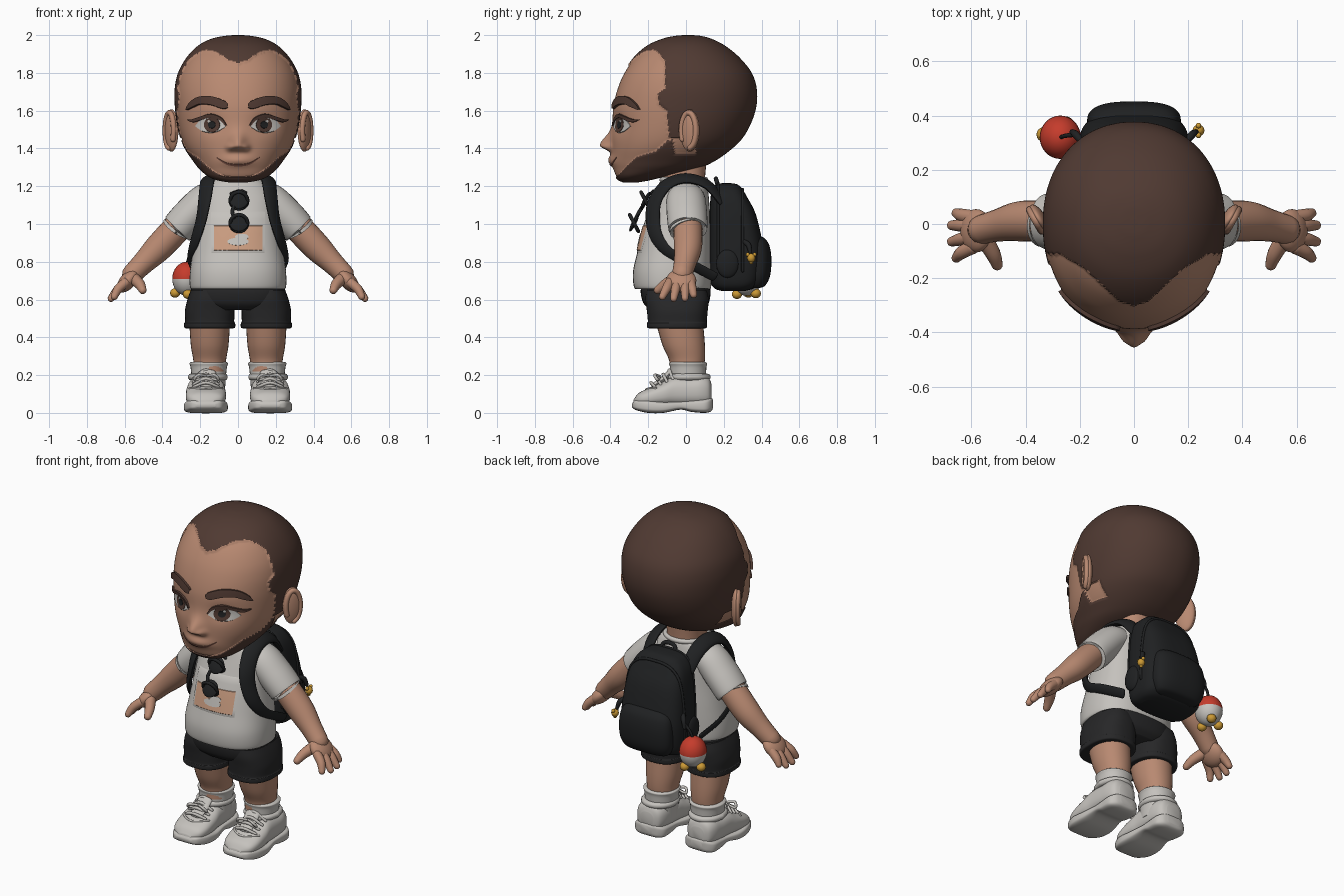
import bpy, bmesh
from math import sin, cos, exp, pi, tau, radians, copysign
from mathutils import Vector, Matrix, Euler
from mathutils.bvhtree import BVHTree

if "Cube" in bpy.data.objects:
    bpy.data.objects.remove(bpy.data.objects["Cube"], do_unlink=True)


def material(name, *rgb):
    m = bpy.data.materials.new(name)
    m.use_nodes = True
    m.diffuse_color = (*rgb, 1)
    m.node_tree.nodes["Principled BSDF"].inputs["Base Color"].default_value = (*rgb, 1)
    return m


SKIN = material("skin", .48, .25, .165)
HAIR = material("brown hair", .08, .042, .032)
CLOTH = material("light grey cloth", .56, .54, .51)
SHORTS = material("charcoal", .02, .02, .021)
BLACK = material("black", .014, .015, .016)
RED = material("red", .56, .045, .025)
GOLD = material("gold", .6, .32, .035)
PRINT = material("peach print", .6, .34, .22)
LIP = material("lip line", .2, .085, .06)
parts = []


# ---- helpers ----
def finish(bm, name, *mats):
    mesh = bpy.data.meshes.new(name)
    bm.to_mesh(mesh)
    bm.free()
    ob = bpy.data.objects.new(name, mesh)
    bpy.context.collection.objects.link(ob)
    for m in mats:
        mesh.materials.append(m)
    parts.append(ob)
    return ob


def mirror(ob):
    ob.modifiers.new("Mirror", 'MIRROR')
    return ob


def smooth(pts, k):
    """Catmull-Rom resampling of a list of tuples."""
    out = []
    for i in range(len(pts) - 1):
        a, b, c, d = pts[max(i - 1, 0)], pts[i], pts[i + 1], pts[min(i + 2, len(pts) - 1)]
        for j in range(k):
            t = j / k
            out.append([q + .5 * t * (r - p + t * (2 * p - 5 * q + 4 * r - s + t * (3 * (q - r) + s - p)))
                        for p, q, r, s in zip(a, b, c, d)])
    return out + [list(pts[-1])]


def interp(x, table):
    for (a, u), (b, v) in zip(table, table[1:]):
        if x <= b:
            return u + (v - u) * max(0, (x - a) / (b - a))
    return table[-1][1]


def grid(name, rows, *mats, closed=True):
    bm = bmesh.new()
    vs = [[bm.verts.new(p) for p in row] for row in rows]
    n = len(rows[0])
    for r, s in zip(vs, vs[1:]):
        for i in range(n if closed else n - 1):
            j = (i + 1) % n
            bm.faces.new((r[i], s[i], s[j], r[j]))
    if closed:
        bm.faces.new(vs[0])
        bm.faces.new(vs[-1])
        bmesh.ops.recalc_face_normals(bm, faces=bm.faces)
    return finish(bm, name, *mats)


def loft(name, secs, *mats, axis="z", cx=0, p=2.3, n=48, k=6, warp=None):
    """Skin rounded sections given as (station, low, high, half width)."""
    rows = []
    for s, lo, hi, w in smooth(secs, k):
        row = []
        for i in range(n):
            c, q = cos(tau * i / n), sin(tau * i / n)
            x = cx + w * copysign(abs(c) ** (2 / p), c)
            d = (lo + hi) / 2 + (hi - lo) / 2 * copysign(abs(q) ** (2 / p), q)
            v = Vector((x, d, s) if axis == "z" else (x, s, d))
            row.append(warp(v) if warp else v)
        rows.append(row)
    return grid(name, rows, *mats)


def tube(name, pts, mat, flat=1, ref=(0, 1, 0), centre=None, rounded=True, k=6, n=16):
    """Sweep an oval along (x, y, z, radius) points."""
    path = smooth(pts, k)
    P = [Vector(q[:3]) for q in path]

    def ring(p, t, r):
        side = p - Vector(centre) if centre else Vector(ref)
        u = (side - t * side.dot(t)).normalized()
        w = t.cross(u)
        return [p + u * r * flat * cos(tau * i / n) + w * r * sin(tau * i / n) for i in range(n)]

    T = [(P[min(i + 1, len(P) - 1)] - P[max(i - 1, 0)]).normalized() for i in range(len(P))]
    rows = [ring(p, t, q[3]) for p, t, q in zip(P, T, path)]
    if rounded:
        for f in (25, 50, 75):
            c, s = cos(radians(f)), sin(radians(f)) * flat
            rows.insert(0, ring(P[0] - T[0] * path[0][3] * s, T[0], path[0][3] * c))
            rows.append(ring(P[-1] + T[-1] * path[-1][3] * s, T[-1], path[-1][3] * c))
    return grid(name, rows, mat)


def ball(name, c, r, *mats, rot=(0, 0, 0), seg=32):
    bm = bmesh.new()
    bmesh.ops.create_uvsphere(bm, u_segments=seg, v_segments=seg // 2, radius=1,
                              matrix=Matrix.LocRotScale(Vector(c), Euler(rot), Vector(r)))
    return finish(bm, name, *mats)


def surface(ob):
    return BVHTree.FromPolygons([v.co for v in ob.data.vertices], [p.vertices for p in ob.data.polygons])


def decal(name, pts, mat, bvh, lift, k=8):
    """Thin raised strip of (x, z, half width) points laid on a front surface."""
    path = smooth(pts, k)
    rows = []
    for i, (x, z, w) in enumerate(path):
        a, b = path[max(i - 1, 0)], path[min(i + 1, len(path) - 1)]
        t = Vector((b[0] - a[0], b[1] - a[1])).normalized()
        row = []
        for u in (-1, -.9, -.6, -.3, 0, .3, .6, .9, 1):
            q = Vector((x - t.y * w * u, -2, z + t.x * w * u))
            hit, nor = bvh.ray_cast(q, Vector((0, 1, 0)))[:2]
            if hit is None:
                hit, nor = bvh.find_nearest(q)[:2]
            row.append(hit + nor * (lift if abs(u) < 1 else -.003))
        rows.append(row)
    return grid(name, rows, mat, closed=False)


def disc(cx, cz, a, b):
    return [(cx - a * cos(pi * i / 16), cz, b * sin(pi * i / 16)) for i in range(17)]


# ---- head: sculpted face, raised hair cap and beard ----
PLAN = [(0, -.3), (.05, -.285), (.09, -.25), (.18, -.165), (.27, -.11), (.4, -.11)]
SIDE = [(1.46, -.09), (1.6, -.1), (1.63, -.14), (1.69, -.15), (1.72, -.11), (1.8, -.11)]
BEARD = [(-.4, 1.235), (-.36, 1.255), (-.31, 1.31), (-.26, 1.355), (-.16, 1.385), (-.1, 1.44),
         (-.07, 1.45), (-.06, 1.37)]


def hairy(v):
    if v.z > 1.8:
        return v.y > interp(abs(v.x), PLAN)
    if v.z > 1.46:
        return v.y > interp(v.z, SIDE)
    return v.y > .05 or v.z < interp(v.y, BEARD)


def sculpt(v):
    x, z = abs(v.x), v.z
    if hairy(v):
        c = Vector((0, 0, 1.6))
        return v + (v - c).normalized() * .007
    if v.y < -.15:
        d = z - 1.415
        v.y -= .06 * exp(-(d / (.06 if d > 0 else .025)) ** 2 - (x / .04) ** 2)
        v.y -= .02 * exp(-((x - .042) / .02) ** 2 - ((z - 1.405) / .02) ** 2)
        v.y -= .02 * exp(-(x / .08) ** 2 - ((z - 1.335) / .03) ** 2)
        v.y += .015 * exp(-((x - .14) / .07) ** 2 - ((z - 1.53) / .05) ** 2)
    return v


head = loft("head", [
    (1.226, -.33, -.25, .05), (1.237, -.355, -.19, .11), (1.26, -.372, -.1, .16), (1.3, -.385, .06, .205),
    (1.34, -.392, .15, .235), (1.4, -.395, .235, .275), (1.46, -.395, .295, .3), (1.54, -.39, .34, .318),
    (1.63, -.383, .367, .328), (1.72, -.36, .367, .328), (1.8, -.325, .34, .31), (1.88, -.27, .275, .265),
    (1.94, -.2, .2, .205), (1.975, -.12, .13, .135), (1.99, -.05, .07, .06), (1.993, 0, .02, .01)],
    SKIN, HAIR, p=2.15, n=224, k=12, warp=sculpt)
for f in head.data.polygons:
    f.material_index = int(hairy(f.center))
face = surface(head)

eye = [(.065, 1.512, 0), (.09, 1.522, .03), (.14, 1.526, .046), (.19, 1.522, .034), (.225, 1.518, 0)]
mirror(decal("eye_whites", eye, CLOTH, face, .004))
mirror(decal("irises", disc(.136, 1.525, .042, .044), HAIR, face, .006, k=1))
mirror(decal("pupils", disc(.136, 1.525, .02, .022), BLACK, face, .008, k=1))
mirror(decal("eye_glints", disc(.15, 1.545, .008, .008), CLOTH, face, .0095, k=1))
mirror(decal("upper_lashes", [(.062, 1.52, .004), (.09, 1.556, .008), (.14, 1.574, .01), (.19, 1.562, .01),
                              (.235, 1.547, .009), (.262, 1.553, .001)], HAIR, face, .01))
mirror(decal("eyebrows", [(.052, 1.625, .01), (.075, 1.63, .022), (.14, 1.652, .024), (.2, 1.652, .021),
                          (.24, 1.63, .015), (.265, 1.605, .003)], HAIR, face, .014))
decal("mouth", [(-.112, 1.35, .002), (-.06, 1.32, .005), (0, 1.312, .006), (.06, 1.32, .005),
                (.115, 1.353, .002)], LIP, face, .003)

# ---- ears and neck ----
ec, along, out = Vector((.352, .02, 1.495)), Vector((.5, .866, 0)), Vector((.866, -.5, 0))
mirror(ball("ears", ec, (.026, .058, .112), SKIN, rot=(0, 0, -pi / 6)))
rim = [ec + along * .044 * cos(a) + Vector((0, 0, .094 * sin(a))) + out * .012
       for a in [radians(210 - 29 * i) for i in range(11)]]
mirror(tube("ear_rims", [(*p, .015) for p in rim], SKIN, ref=out, k=3, n=10))
loft("neck", [(1.12, -.13, .11, .12), (1.22, -.125, .1, .105), (1.34, -.12, .11, .11)], SKIN, n=32)

# ---- shirt ----
shirt = loft("shirt", [
    (.655, -.25, .12, .235), (.665, -.275, .133, .254), (.75, -.28, .135, .254), (.86, -.255, .135, .238),
    (.98, -.225, .13, .22), (1.08, -.19, .125, .21), (1.15, -.165, .12, .2), (1.21, -.145, .11, .16),
    (1.24, -.125, .1, .12)], CLOTH, p=2.4, n=64)
mirror(tube("sleeves", [(.1, 0, 1.14, .08), (.17, 0, 1.125, .09), (.25, .005, 1.05, .093),
                        (.315, .01, .98, .09), (.32, .01, .975, .083)], CLOTH, flat=1.15, rounded=False, n=32))
tube("collar", [(.122 * cos(tau * i / 12), -.012 + .115 * sin(tau * i / 12), 1.235, .014) for i in range(13)],
     CLOTH, ref=(0, 0, 1), k=4)
chest = surface(shirt)
decal("print_panel", [(-.14, .957, .115), (.14, .957, .115)], CLOTH, chest, .004, k=12)
decal("print_picture", [(-.125, .925, .07), (.127, .925, .07)], PRINT, chest, .007, k=12)
decal("print_cloud", disc(0, .905, .055, .022), CLOTH, chest, .009, k=1)
decal("print_cloud_top", disc(.02, .93, .035, .018), CLOTH, chest, .009, k=1)

# ---- arms and hands ----
mirror(tube("arms", [(.2, .005, 1.1, .07), (.32, .01, .98, .076), (.42, .01, .875, .074), (.5, -.005, .795, .06),
                     (.56, -.02, .735, .054)], SKIN, n=24))
mirror(ball("palms", (.582, -.025, .7), (.075, .08, .042), SKIN, rot=(0, radians(48), 0)))
for label, y0, y1, x, z in (("index", -.085, -.125, .655, .615), ("middle", -.045, -.065, .672, .605),
                            ("ring", -.005, -.005, .672, .607), ("little", .025, .04, .655, .625)):
    mirror(tube(label + "_fingers", [(.595, y0, .69, .026), (.635, (y0 + y1) / 2, .655, .024), (x, y1, z, .018)], SKIN))
mirror(tube("thumbs", [(.55, -.06, .71, .032), (.52, -.11, .68, .028), (.505, -.15, .65, .021)], SKIN))

# ---- shorts, legs, socks ----
loft("shorts_seat", [(.545, -.19, .09, .18), (.58, -.225, .12, .24), (.64, -.24, .13, .25), (.69, -.23, .12, .24)],
     SHORTS, p=2.5)
mirror(loft("shorts_legs", [(.447, -.185, .095, .12), (.452, -.205, .11, .134), (.475, -.207, .112, .135),
                            (.485, -.202, .11, .13), (.54, -.207, .115, .131), (.6, -.215, .12, .118),
                            (.65, -.21, .11, .1)], SHORTS, cx=.15, p=2.5))
mirror(loft("legs", [(.22, -.085, .09, .085), (.28, -.09, .1, .087), (.36, -.125, .1, .1), (.48, -.16, .09, .108)],
            SKIN, cx=.15, p=2.1, n=32))
mirror(loft("socks", [(.1, -.09, .1, .085), (.18, -.085, .105, .09), (.24, -.085, .108, .096),
                      (.262, -.09, .112, .102), (.27, -.08, .1, .092)], CLOTH, cx=.155, p=2.1, n=32))

# ---- shoes ----
mirror(loft("soles", [(-.285, .03, .05, .05), (-.265, .015, .068, .085), (-.2, 0, .07, .112), (-.12, 0, .06, .115),
                      (-.03, .017, .062, .1), (.03, .005, .068, .1), (.1, 0, .075, .1), (.132, .008, .08, .075),
                      (.143, .025, .07, .04)], CLOTH, axis="y", cx=.17, p=4, n=40))
upper = mirror(loft("shoe_uppers", [
    (-.278, .04, .07, .04), (-.25, .035, .105, .085), (-.2, .03, .13, .104), (-.12, .03, .165, .106),
    (-.06, .03, .195, .1), (.02, .03, .195, .097), (.08, .03, .2, .092), (.12, .035, .185, .075),
    (.136, .05, .15, .045)], CLOTH, axis="y", cx=.17, p=2.5, n=40))
mirror(tube("shoe_collars", [(.16 + .088 * cos(tau * i / 10), .015 + .098 * sin(tau * i / 10), .19, .018)
                             for i in range(11)], CLOTH, ref=(0, 0, 1), k=4, n=10))
mirror(tube("tongues", [(.165, -.17, .145, .04), (.163, -.12, .18, .045), (.16, -.085, .215, .045)],
            CLOTH, flat=.35, ref=(0, -.6, 1)))
foot = surface(upper)


def on_shoe(x, y, r):
    hit = foot.ray_cast(Vector((x, y, 1)), Vector((0, 0, -1)))[0]
    return (x, y, hit.z, r)


for i in range(4):
    y = -.185 + .032 * i
    mirror(tube("laces", [(.105, y + .02, on_shoe(.105, y + .02, 0)[2], .008), (.17, y, .16 + .022 * i, .009),
                          (.235, y + .02, on_shoe(.235, y + .02, 0)[2], .008)], CLOTH, n=8))
for side in (-1, 1):
    mirror(tube("lace_bows", [(.167, -.14, .195, .007), (.167 + side * .045, -.165, .2, .008),
                              (.167 + side * .06, -.15, .175, .008), (.167, -.14, .19, .006)], CLOTH, n=8))
mirror(tube("toe_seams", [on_shoe(.17 + .085 * u, -.21 + .05 * u * u, .006)
                          for u in (-1, -.6, -.2, .2, .6, 1)], CLOTH, n=8))

# ---- backpack ----
pack = loft("backpack", [
    (.645, .19, .31, .14), (.66, .15, .36, .175), (.7, .13, .395, .195), (.8, .125, .41, .203), (.9, .125, .405, .2),
    (1.05, .125, .37, .185), (1.14, .13, .325, .165), (1.19, .14, .295, .13), (1.21, .16, .27, .09),
    (1.216, .19, .24, .04)], BLACK, p=3.2, n=56)
loft("pack_pocket", [(.66, .34, .385, .11), (.675, .32, .42, .145), (.73, .3, .446, .17), (.82, .3, .452, .172),
                     (.89, .3, .44, .16), (.925, .31, .415, .13), (.935, .33, .39, .09)], BLACK, p=2.7)
bag = surface(pack)
for y in (.17, .3):
    hits = [bag.ray_cast(Vector((0, y, .92)), Vector((cos(a), 0, sin(a))))[0]
            for a in [radians(-40 + 13 * i) for i in range(21)]]
    tube("pack_piping", [(*h, .008) for h in hits if h], BLACK, k=3, n=8)
tube("pack_handle", [(-.05, .17, 1.2, .012), (-.03, .16, 1.235, .012), (.03, .16, 1.235, .012), (.05, .17, 1.2, .012)],
     BLACK, n=10)
mirror(ball("side_pockets", (.195, .22, .79), (.025, .06, .075), BLACK))
mirror(tube("shoulder_straps", [
    (.14, .19, 1.12, .04), (.15, .11, 1.21, .044), (.157, 0, 1.242, .046), (.165, -.1, 1.21, .046),
    (.177, -.165, 1.12, .046), (.195, -.175, 1.02, .044), (.222, -.155, .93, .038), (.246, -.09, .85, .03),
    (.25, .03, .785, .028), (.205, .15, .72, .028)], BLACK, flat=.4, centre=(0, -.03, .95)))

# ---- zip pulls and hanging charms ----
mirror(tube("zip_pulls", [(.19, .3, .91, .012), (.215, .33, .89, .014), (.228, .34, .85, .01)], BLACK, n=10))
ball("gold_charm", (.238, .345, .82), (.022, .022, .024), GOLD, seg=12)
for dx, dz in ((-.018, .018), (.018, .018), (0, -.022)):
    ball("charm_nub", (.238, .345 + dx, .82 + dz), (.011, .011, .011), GOLD, seg=10)
tube("toy_cord", [(-.22, .33, .87, .009), (-.255, .325, .83, .008), (-.27, .32, .79, .008)], BLACK, n=8)
toy = ball("toy_body", (-.272, .32, .71), (.076, .08, .09), CLOTH, RED)
for f in toy.data.polygons:
    f.material_index = int(f.center.z > .718)
for x, y, z in ((-.333, .33, .635), (-.25, .37, .632), (-.265, .27, .628)):
    ball("toy_foot", (x, y, z), (.027, .027, .025), GOLD, seg=16)

# ---- sunglasses hooked on the collar ----
for label, y, z in (("upper", -.215, 1.125), ("lower", -.275, 1.005)):
    ball(label + "_lens", (.005, y, z), (.05, .05, .012), BLACK, rot=(radians(62), 0, 0))
    tube(label + "_lens_rim", [(.005 + .046 * cos(a), y - .023 * sin(a), z + .044 * sin(a), .01)
                               for a in [tau * i / 12 for i in range(13)]], BLACK, ref=(0, -.88, .47), k=3, n=8)
tube("glasses_bridge", [(-.02, -.225, 1.1, .01), (-.03, -.247, 1.065, .01), (-.02, -.265, 1.03, .01)],
     BLACK, ref=(1, 0, 0), n=8)
tube("glasses_arm", [(.04, -.18, 1.165, .009), (.01, -.17, 1.175, .009), (-.035, -.185, 1.16, .009)], BLACK, n=8)

# ---- smooth shading with sharp edges kept ----
bpy.ops.object.select_all(action='DESELECT')
for ob in parts:
    ob.select_set(True)
bpy.context.view_layer.objects.active = parts[0]
bpy.ops.object.shade_smooth_by_angle(angle=radians(50))
